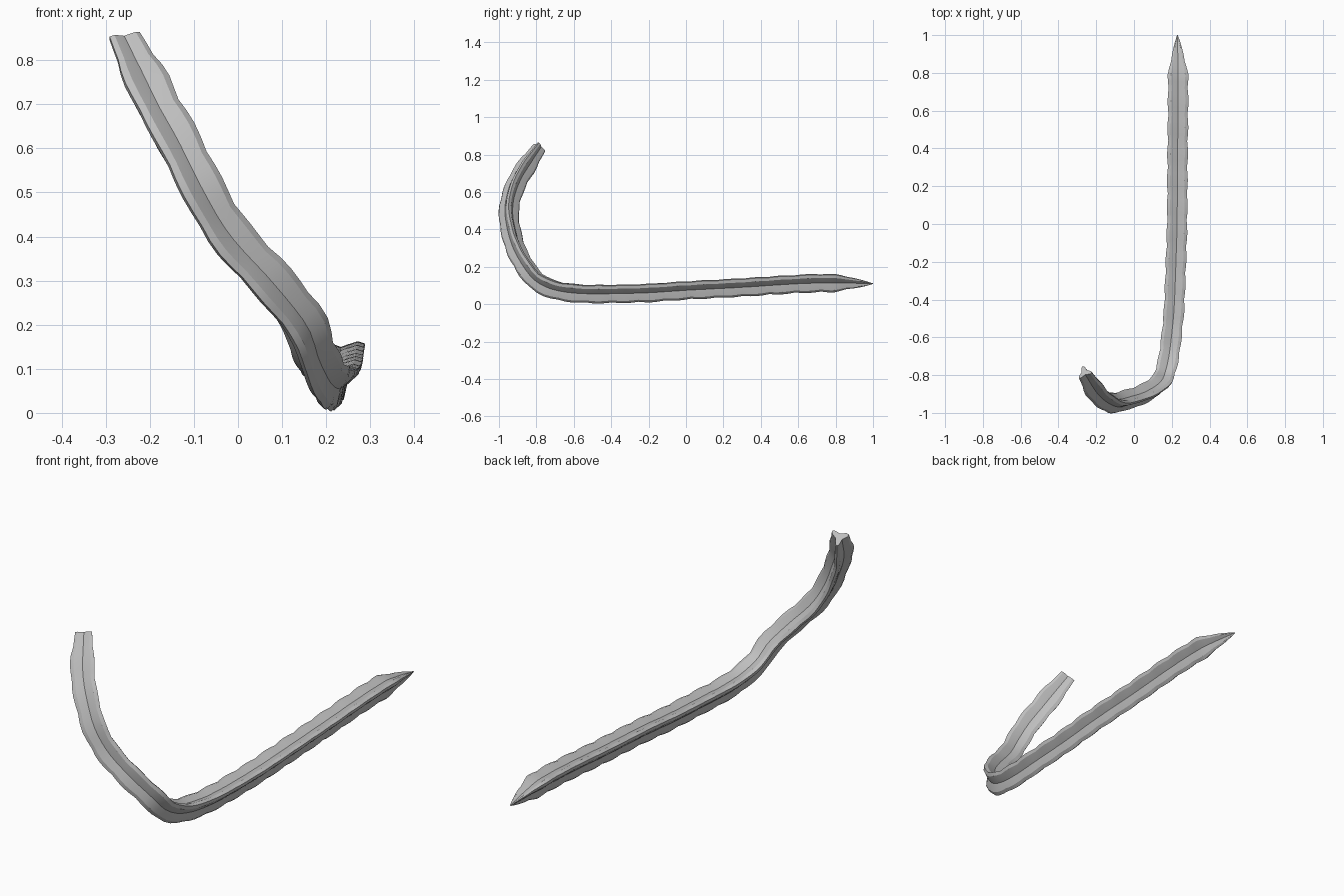
import bpy, bmesh, math
from mathutils import Vector, Quaternion

cube = bpy.data.objects.get("Cube")
if cube:
    bpy.data.objects.remove(cube)

# Centre line of the stem, from pointed tip to cut end
PATH = [Vector(p) for p in (
    (.23, 1, .11), (.233, .8, .125), (.233, .6, .121), (.23, .3, .102), (.228, 0, .086),
    (.222, -.2, .073), (.212, -.45, .067), (.2, -.58, .07), (.185, -.7, .088),
    (.165, -.79, .13), (.14, -.85, .2), (.06, -.905, .3), (-.03, -.935, .4),
    (-.09, -.948, .5), (-.14, -.93, .6), (-.195, -.885, .7), (-.262, -.785, .845))]
RADIUS = .064
STEP = .035
BUMP = .14


def smooth_path(pts, n=24):
    """Catmull-Rom samples through the points."""
    ext = [2 * pts[0] - pts[1]] + pts + [2 * pts[-1] - pts[-2]]
    out = []
    for a, b, c, d in zip(ext, ext[1:], ext[2:], ext[3:]):
        # chord-scaled tangents keep uneven spacing smooth
        l0, l1, l2 = (b - a).length, (c - b).length, (d - c).length
        m1 = (c - a) * l1 / (l0 + l1)
        m2 = (d - b) * l1 / (l1 + l2)
        for i in range(n):
            t = i / n
            h = t * t * (3 - 2 * t)
            out.append(b * (1 - h) + c * h + m1 * t * (1 - t) ** 2 - m2 * t * t * (1 - t))
    return out + [pts[-1]]


def resample(pts, step):
    total = sum((b - a).length for a, b in zip(pts, pts[1:]))
    n = round(total / step)
    out, run, k = [pts[0]], 0, 1
    for a, b in zip(pts, pts[1:]):
        seg = (b - a).length
        while k < n and run + seg >= k * total / n:
            out.append(a.lerp(b, (k * total / n - run) / seg))
            k += 1
        run += seg
    return out + [pts[-1]], total


# Three-finned section: (angle, radius, is it on the fin edge)
SECTION = []
for fin in range(3):
    for ang, rad, edge in ((-14, .84, 1), (0, 1, 1), (14, .84, 1), (36, .5, 0), (60, .38, 0), (84, .5, 0)):
        SECTION.append((math.radians(fin * 120 + ang), rad, edge))

rings, total = resample(smooth_path(PATH), STEP)
bm = bmesh.new()
loops = []
tangent = (rings[1] - rings[0]).normalized()
fin_dir = Vector((0, 0, -1))
for i, p in enumerate(rings):
    # carry the fin direction along without extra twist
    new = (rings[min(i + 1, len(rings) - 1)] - rings[max(i - 1, 0)]).normalized()
    fin_dir = tangent.rotation_difference(new) @ fin_dir
    fin_dir = (fin_dir - new * fin_dir.dot(new)).normalized()
    tangent = new
    s = i * total / (len(rings) - 1)
    taper = min(1, .04 + .96 * (s / .21) ** .85, .68 + (total - s) * 2.6)
    wave = abs(math.sin(math.pi * s / BUMP))
    loop = []
    for ang, rad, edge in SECTION:
        r = RADIUS * taper * rad * (1 - (.1 if edge else .04) * (1 - wave))
        loop.append(bm.verts.new(p + Quaternion(tangent, ang) @ fin_dir * r))
    loops.append(loop)

# Skin the rings and close both ends
n = len(SECTION)
for a, b in zip(loops, loops[1:]):
    for j in range(n):
        bm.faces.new((a[j], a[(j + 1) % n], b[(j + 1) % n], b[j]))
bm.faces.new(loops[0][::-1])
bm.faces.new(loops[-1])
bmesh.ops.recalc_face_normals(bm, faces=bm.faces)

mesh = bpy.data.meshes.new("curved_ribbed_stem")
bm.to_mesh(mesh)
bm.free()
stem = bpy.data.objects.new("curved_ribbed_stem", mesh)
bpy.context.collection.objects.link(stem)

grey = bpy.data.materials.new("light_grey")
grey.use_nodes = True
colour = (.52, .52, .52, 1)
grey.diffuse_color = colour
grey.node_tree.nodes["Principled BSDF"].inputs["Base Color"].default_value = colour
mesh.materials.append(grey)

bpy.ops.object.select_all(action="DESELECT")
stem.select_set(True)
bpy.context.view_layer.objects.active = stem
bpy.ops.object.shade_smooth_by_angle(angle=math.radians(25))
